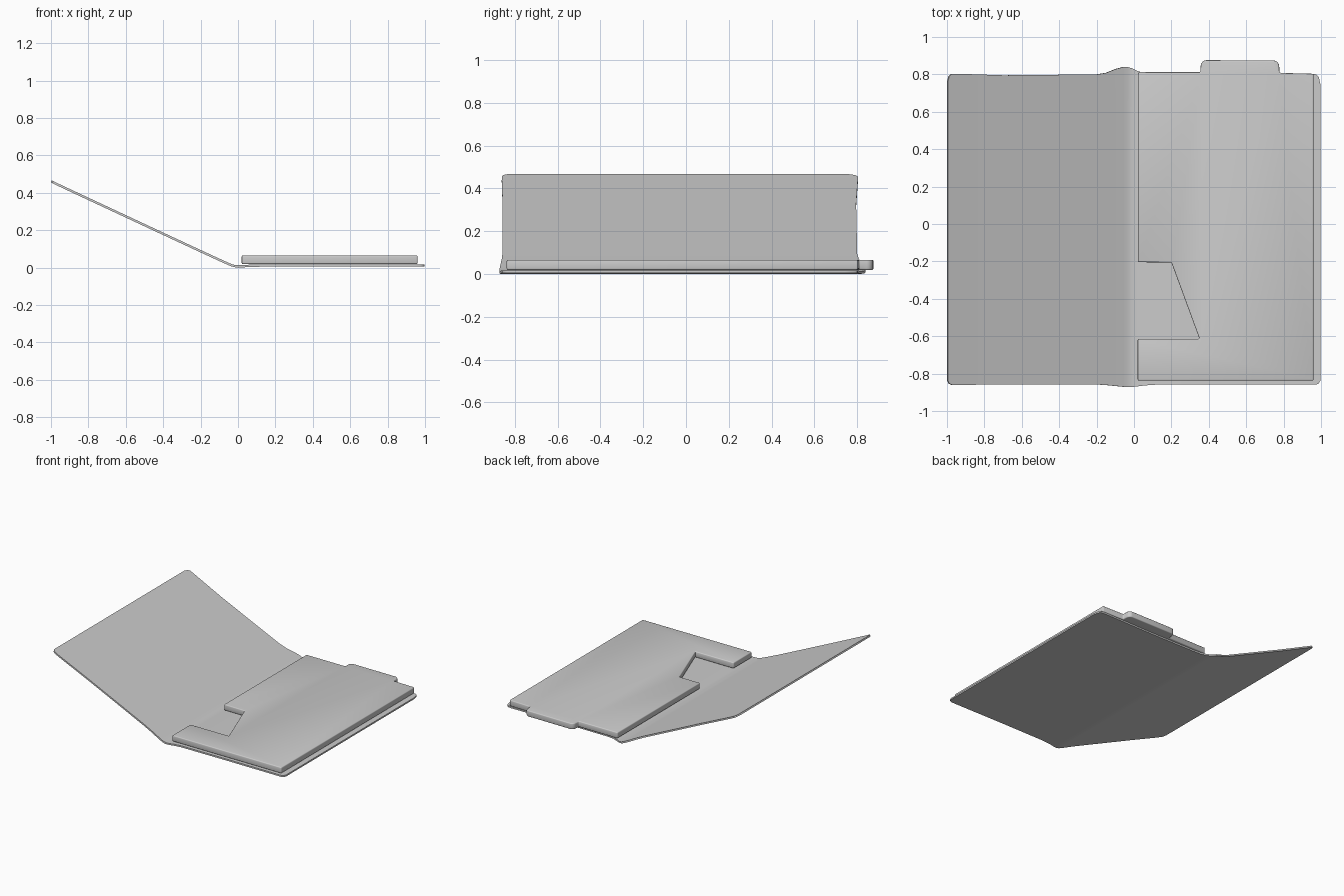
import bpy, bmesh

if "Cube" in bpy.data.objects:
    bpy.data.objects.remove(bpy.data.objects["Cube"])


def make_object(name, bm):
    bmesh.ops.recalc_face_normals(bm, faces=bm.faces)
    mesh = bpy.data.meshes.new(name)
    bm.to_mesh(mesh)
    bm.free()
    ob = bpy.data.objects.new(name, mesh)
    bpy.context.collection.objects.link(ob)
    return ob


def smooth(ob):
    bpy.ops.object.select_all(action='DESELECT')
    ob.select_set(True)
    bpy.context.view_layer.objects.active = ob
    for mod in list(ob.modifiers):
        bpy.ops.object.modifier_apply(modifier=mod.name)
    bpy.ops.object.shade_smooth_by_angle(angle=0.6)


# Folded cover: cross-section stations (x, z, front y, back y)
stations = [
    (-0.998, 0.461, -0.835, 0.760), (-0.990, 0.457, -0.853, 0.790),
    (-0.975, 0.450, -0.860, 0.803), (-0.940, 0.433, -0.861, 0.803),
    (-0.700, 0.321, -0.857, 0.795), (-0.400, 0.181, -0.857, 0.798),
    (-0.200, 0.088, -0.858, 0.800), (-0.150, 0.065, -0.861, 0.808),
    (-0.100, 0.042, -0.866, 0.828), (-0.060, 0.024, -0.870, 0.839),
    (-0.035, 0.013, -0.872, 0.839), (-0.010, 0.007, -0.871, 0.832),
    (0.020, 0.007, -0.868, 0.818), (0.060, 0.010, -0.863, 0.805),
    (0.120, 0.011, -0.859, 0.800), (0.500, 0.011, -0.857, 0.797),
    (0.940, 0.011, -0.859, 0.803), (0.975, 0.011, -0.859, 0.800),
    (0.988, 0.011, -0.852, 0.785), (0.998, 0.011, -0.835, 0.740),
]
ROWS = 8
bm = bmesh.new()
grid = [[bm.verts.new((x, y0 + (y1 - y0) * j / ROWS, z)) for j in range(ROWS + 1)]
        for x, z, y0, y1 in stations]
for a, b in zip(grid, grid[1:]):
    for j in range(ROWS):
        bm.faces.new((a[j], b[j], b[j + 1], a[j + 1]))
cover = make_object("folding_cover", bm)
sol = cover.modifiers.new("thickness", 'SOLIDIFY')
sol.thickness = 0.012
sol.offset = 0
smooth(cover)

# Slab with a cut-out on the spine side and a tab on the back edge
outline = [
    (0.02, -0.838), (0.96, -0.838), (0.96, 0.803), (0.778, 0.808),
    (0.775, 0.874), (0.358, 0.876), (0.355, 0.812), (0.022, 0.812),
    (0.022, -0.204), (0.20, -0.206), (0.35, -0.614), (0.02, -0.614),
]
Z0, Z1 = 0.019, 0.066
bm = bmesh.new()
base = bm.faces.new([bm.verts.new((x, y, Z0)) for x, y in outline])
ext = bmesh.ops.extrude_face_region(bm, geom=[base])
top = [v for v in ext["geom"] if isinstance(v, bmesh.types.BMVert)]
bmesh.ops.translate(bm, verts=top, vec=(0, 0, Z1 - Z0))
if base.is_valid and len(bm.faces) < len(outline) + 2:
    bm.faces.new([v for v in base.verts])


# Round the tab corners more than the rest
def at(v, x):
    return abs(v.co.x - x) < 1e-4


tab = [e for e in bm.edges
       if all(v.co.y > 0.87 for v in e.verts)
       and abs(e.verts[0].co.z - e.verts[1].co.z) > 0.01]
bmesh.ops.bevel(bm, geom=tab, offset=0.03, segments=5, profile=0.5,
                affect='EDGES')
slab = make_object("slab_with_tab", bm)
bev = slab.modifiers.new("soft_edges", 'BEVEL')
bev.width = 0.007
bev.segments = 3
bev.limit_method = 'ANGLE'
bev.angle_limit = 0.6
smooth(slab)
